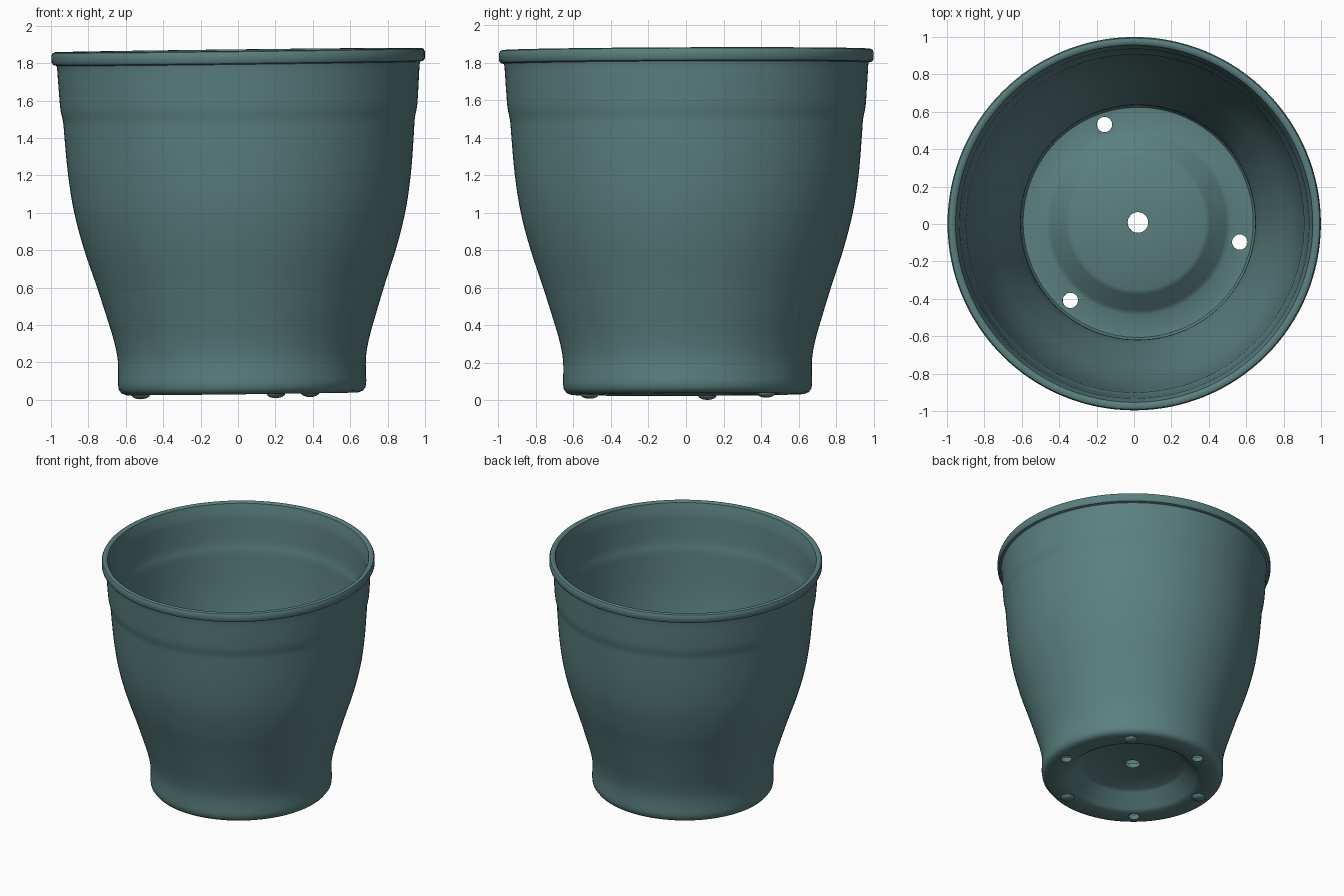
import bpy, bmesh, math
from mathutils import Matrix, Vector

if "Cube" in bpy.data.objects:
    bpy.data.objects.remove(bpy.data.objects["Cube"], do_unlink=True)

SEGMENTS = 128
THICK = 0.035
RING = 0.553                     # radius of the drain holes and feet
HOLE_ANGLE = math.radians(-11)
TILT = (Matrix.Translation((0.023, 0.009, 0.012))
        @ Matrix.Rotation(-0.012, 4, 'Y') @ Matrix.Rotation(0.004, 4, 'X'))

# Matte teal plastic
teal = bpy.data.materials.new("dull_teal")
teal.use_nodes = True
color = (0.105, 0.215, 0.215, 1)
teal.diffuse_color = color
bsdf = teal.node_tree.nodes["Principled BSDF"]
bsdf.inputs["Base Color"].default_value = color
bsdf.inputs["Roughness"].default_value = 0.6


def make_object(name, bm):
    bmesh.ops.recalc_face_normals(bm, faces=bm.faces)
    mesh = bpy.data.meshes.new(name)
    bm.to_mesh(mesh)
    bm.free()
    mesh.materials.append(teal)
    obj = bpy.data.objects.new(name, mesh)
    bpy.context.collection.objects.link(obj)
    return obj


def activate(obj):
    bpy.ops.object.select_all(action='DESELECT')
    obj.select_set(True)
    bpy.context.view_layer.objects.active = obj


def lathe(name, profile):
    """Spin a closed (radius, height) loop around the z axis."""
    bm = bmesh.new()
    rings = []
    for r, z in profile:
        rings.append([bm.verts.new((r * math.cos(a), r * math.sin(a), z))
                      for a in (math.tau * i / SEGMENTS for i in range(SEGMENTS))])
    for a, b in zip(rings, rings[1:] + rings[:1]):
        for i in range(SEGMENTS):
            j = (i + 1) % SEGMENTS
            bm.faces.new((a[i], a[j], b[j], b[i]))
    return make_object(name, bm)


def ring_points(start):
    for k in range(3):
        a = start + k * math.tau / 3
        yield Vector((RING * math.cos(a), RING * math.sin(a), 0))


def smooth_wall(points, steps=4):
    """Catmull-Rom smoothing of the swelling wall."""
    pts = [Vector(p) for p in points]
    pts = [pts[0]] + pts + [pts[-1]]
    out = []
    for p0, p1, p2, p3 in zip(pts, pts[1:], pts[2:], pts[3:]):
        for s in range(steps):
            t = s / steps
            out.append(0.5 * (2 * p1 + (p2 - p0) * t
                              + (2 * p0 - 5 * p1 + 4 * p2 - p3) * t * t
                              + (3 * p1 - p0 - 3 * p2 + p3) * t ** 3))
    return [tuple(p) for p in out + [pts[-1]]]


# Pot: raised centre underneath, swelling wall, rolled rim, hollow inside
wall = smooth_wall([(0.664, 0.08), (0.663, 0.2), (0.68, 0.3), (0.708, 0.4),
                    (0.77, 0.6), (0.836, 0.8), (0.887, 1.0), (0.917, 1.2),
                    (0.934, 1.4), (0.94, 1.48), (0.952, 1.54), (0.958, 1.6),
                    (0.969, 1.77)])
under = [(0.055, 0.14), (0.36, 0.14), (0.385, 0.125), (0.47, 0.035),
         (0.495, 0.02), (0.62, 0.02), (0.645, 0.03), (0.66, 0.05)]
rim = [(0.972, 1.785), (0.99, 1.79), (0.998, 1.802), (0.998, 1.84),
       (0.992, 1.853), (0.98, 1.858), (0.965, 1.856), (0.955, 1.848),
       (0.95, 1.825)]
inside = [(r - THICK, z) for r, z in reversed(wall) if z > 0.1]
floor = [(0.626, 0.075), (0.615, 0.06)] + [
    (r, z + THICK) for r, z in reversed(under) if r < 0.5]
pot = lathe("pot", under + wall + rim + inside + floor)

# Three drain holes cut through the outer floor ring
bm = bmesh.new()
for p in ring_points(HOLE_ANGLE):
    bmesh.ops.create_cone(bm, cap_ends=True, segments=32, radius1=0.041,
                          radius2=0.041, depth=0.3, matrix=Matrix.Translation(p))
cutter = make_object("drain_hole_cutter", bm)
cutter.hide_render = True
cut = pot.modifiers.new("drain_holes", 'BOOLEAN')
cut.object = cutter
cut.operation = 'DIFFERENCE'
cut.solver = 'EXACT'
activate(pot)
bpy.ops.object.modifier_apply(modifier=cut.name)
bpy.data.objects.remove(cutter, do_unlink=True)

# Three low rounded feet between the holes
bm = bmesh.new()
for p in ring_points(HOLE_ANGLE + math.pi / 3):
    place = Matrix.Translation(p + Vector((0, 0, 0.022)))
    bmesh.ops.create_uvsphere(bm, u_segments=24, v_segments=12, radius=0.05,
                              matrix=place @ Matrix.Diagonal((1, 1, 0.5, 1)))
feet = make_object("feet", bm)

# Slight lean and shading
for obj in (pot, feet):
    obj.data.transform(TILT)
    activate(obj)
    bpy.ops.object.shade_smooth_by_angle(angle=math.radians(35))
